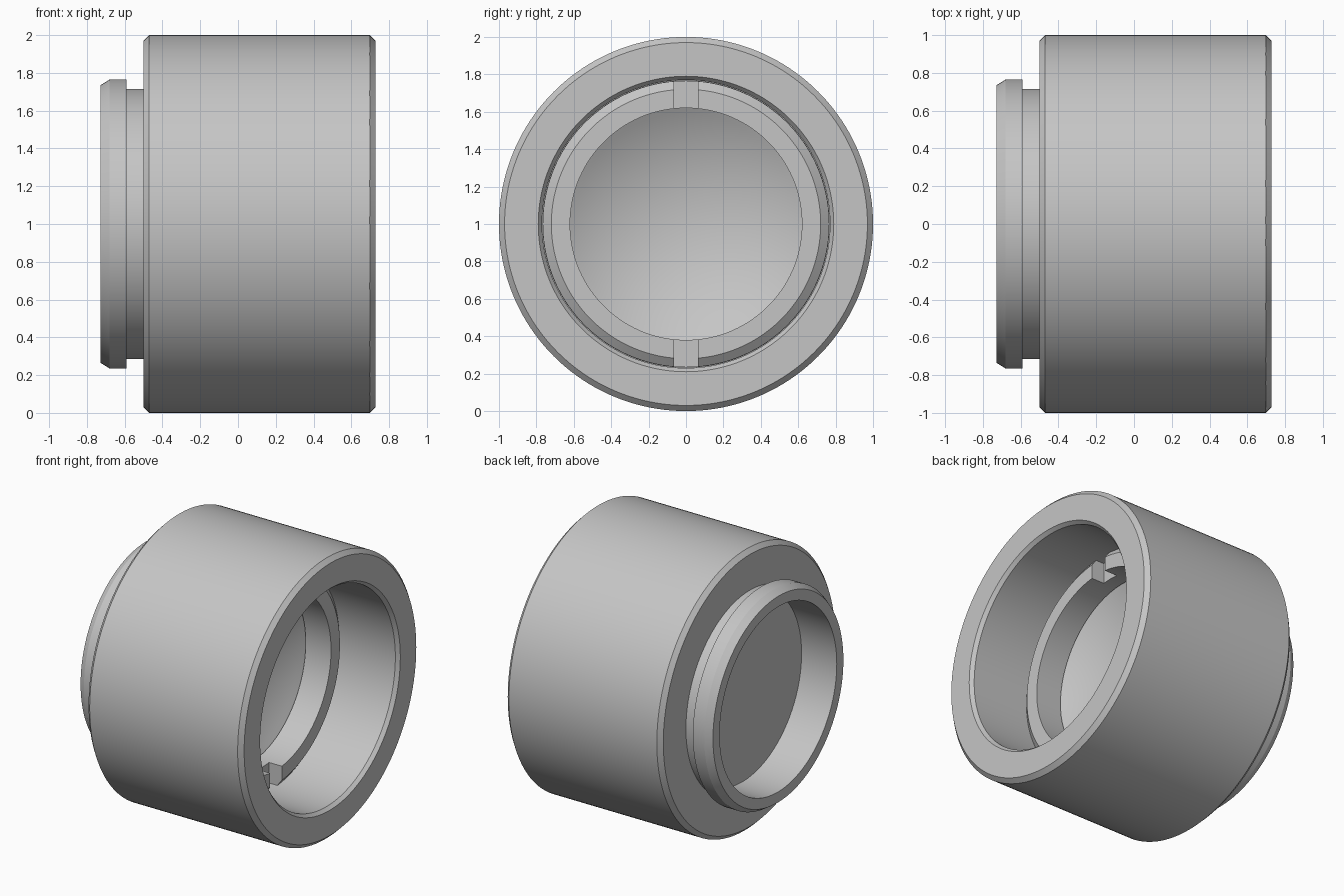
import bpy, bmesh, math
from mathutils import Matrix, Vector

cube = bpy.data.objects.get("Cube")
if cube:
    bpy.data.objects.remove(cube, do_unlink=True)

grey = bpy.data.materials.new("plain_grey")
grey.use_nodes = True
colour = (0.56, 0.56, 0.56, 1.0)
grey.diffuse_color = colour
grey.node_tree.nodes["Principled BSDF"].inputs["Base Color"].default_value = colour

CENTRE = Vector((0, 0, 1))
SEGMENTS = 160


def make_object(name, bm):
    mesh = bpy.data.meshes.new(name)
    bm.to_mesh(mesh)
    bm.free()
    obj = bpy.data.objects.new(name, mesh)
    bpy.context.collection.objects.link(obj)
    mesh.materials.append(grey)
    return obj


def select(obj):
    bpy.ops.object.select_all(action='DESELECT')
    obj.select_set(True)
    bpy.context.view_layer.objects.active = obj


def smooth(obj):
    select(obj)
    bpy.ops.object.shade_smooth_by_angle(angle=math.radians(25))


def lathe(name, profile, closed=True):
    """Spin a profile of (x, radius) points about the horizontal axis."""
    bm = bmesh.new()
    verts = [bm.verts.new(CENTRE + Vector((x, 0, r))) for x, r in profile]
    edges = [bm.edges.new(pair) for pair in zip(verts, verts[1:])]
    if closed:
        edges.append(bm.edges.new((verts[-1], verts[0])))
    bmesh.ops.spin(bm, geom=verts + edges, cent=CENTRE, axis=(1, 0, 0),
                   angle=math.tau, steps=SEGMENTS)
    bmesh.ops.remove_doubles(bm, verts=bm.verts, dist=1e-4)
    bmesh.ops.recalc_face_normals(bm, faces=bm.faces)
    return make_object(name, bm)


# Barrel with rear flange, neck, chamfered rims and stepped bore
housing = lathe("housing", [
    (-0.7275, 0.66), (-0.7275, 0.735), (-0.68, 0.765), (-0.59, 0.765),
    (-0.59, 0.715), (-0.50, 0.715), (-0.50, 0.97), (-0.47, 1.0),
    (0.6975, 1.0), (0.7275, 0.97), (0.7275, 0.79), (0.7025, 0.77),
    (-0.45, 0.77), (-0.45, 0.66)])
smooth(housing)

# Lens: flat at the back, hollow spherical face at the front
R, EDGE_R, EDGE_X = 1.25, 0.64, 0.10
limit = math.asin(EDGE_R / R)
arc = []
for i in range(13):
    a = limit * (1 - i / 12)
    arc.append((EDGE_X + R * (math.cos(limit) - math.cos(a)), R * math.sin(a)))
lens = lathe("lens", [(-0.449, 0), (-0.449, 0.768), (EDGE_X, 0.768)] + arc, closed=False)
smooth(lens)

# Retaining ring with a chamfered outer edge
ring = lathe("retaining_ring", [
    (0.10, 0.62), (0.10, 0.766), (0.265, 0.766), (0.30, 0.72), (0.30, 0.62)])

# Two spanner slots cut across the ring
bm = bmesh.new()
bmesh.ops.create_cube(bm, size=1, matrix=Matrix.Translation(CENTRE + Vector((0.30, 0, 0)))
                      @ Matrix.Diagonal((0.20, 0.13, 1.8, 1)))
cutter = make_object("slot_cutter", bm)
cutter.hide_render = True
cut = ring.modifiers.new("slots", 'BOOLEAN')
cut.operation = 'DIFFERENCE'
cut.solver = 'EXACT'
cut.object = cutter
select(ring)
bpy.ops.object.modifier_apply(modifier=cut.name)
bpy.data.objects.remove(cutter, do_unlink=True)
smooth(ring)
